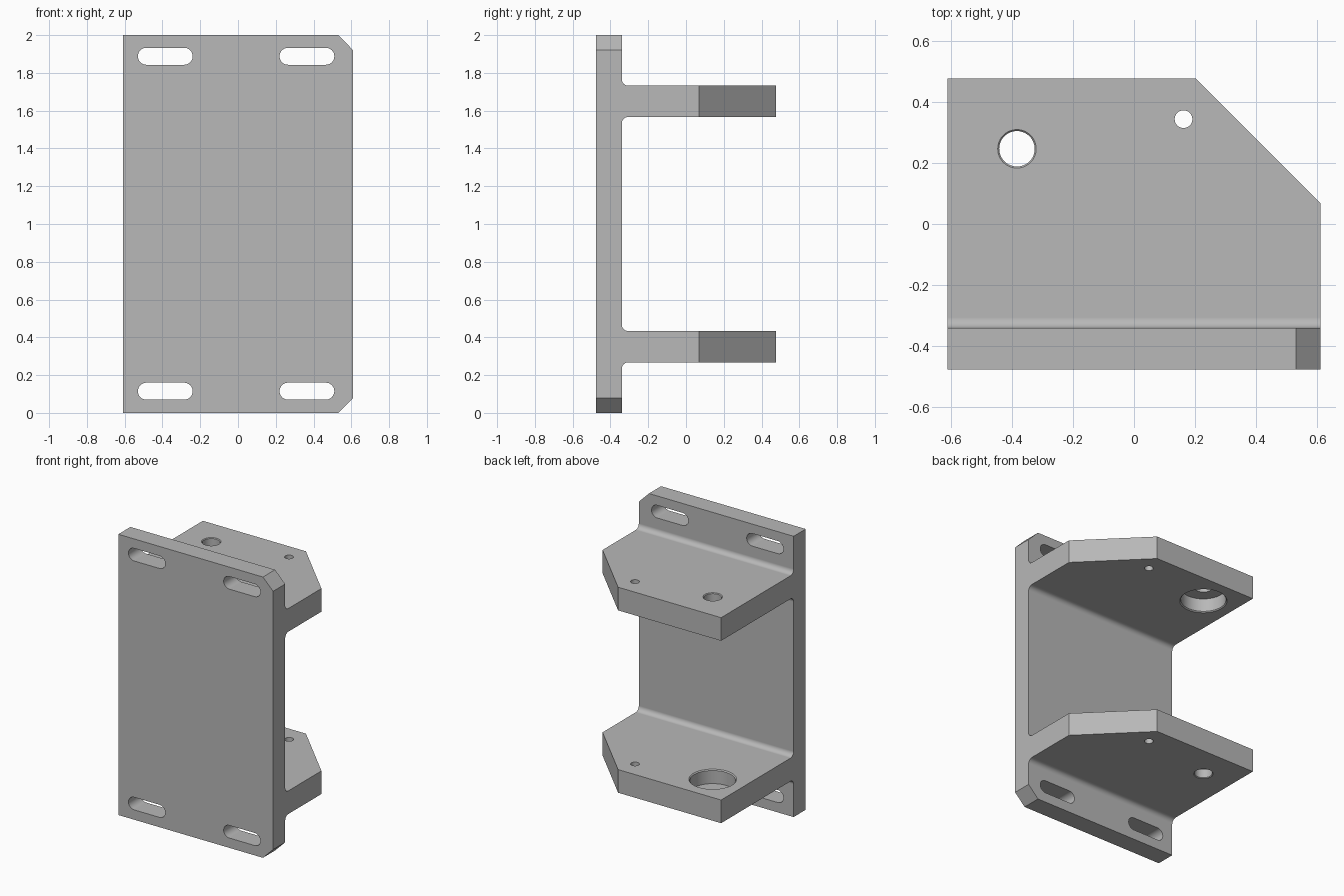
import bpy, bmesh
from math import sin, cos, pi

if "Cube" in bpy.data.objects:
    bpy.data.objects.remove(bpy.data.objects["Cube"], do_unlink=True)

# Main dimensions
X, Y = 0.61, 0.476               # half width, half depth
PLATE_BACK = -0.34               # rear face of the mounting plate
SHELF_LOW, SHELF_TOP = 1.567, 1.732
FILLET = 0.035
BORE = (-0.383, 0.246)           # bearing seat, concentric with round corner
PIN = (0.162, 0.343)

steel = bpy.data.materials.new("grey metal")
steel.use_nodes = True
GREY = (0.48, 0.48, 0.48, 1)
steel.diffuse_color = GREY
steel.node_tree.nodes["Principled BSDF"].inputs["Base Color"].default_value = GREY


def make_object(name, bm):
    bmesh.ops.recalc_face_normals(bm, faces=bm.faces)
    mesh = bpy.data.meshes.new(name)
    bm.to_mesh(mesh)
    bm.free()
    mesh.materials.append(steel)
    ob = bpy.data.objects.new(name, mesh)
    bpy.context.collection.objects.link(ob)
    return ob


def arc(cx, cy, r, start, end, n):
    return [(cx + r * cos(start + (end - start) * i / n),
             cy + r * sin(start + (end - start) * i / n)) for i in range(n + 1)]


def loft(bm, loops):
    """Closed solid through matching loops of points."""
    rings = [[bm.verts.new(p) for p in loop] for loop in loops]
    for a, b in zip(rings, rings[1:]):
        for i in range(len(a)):
            j = (i + 1) % len(a)
            bm.faces.new((a[i], a[j], b[j], b[i]))
    bm.faces.new(rings[0])
    bm.faces.new(rings[-1])


def lathe(bm, centre, profile, n=48):
    loft(bm, [[(x, y, z) for x, y in arc(*centre, r, 0, 2 * pi, n)[:-1]]
              for r, z in profile])


# Bracket body: side profile with two filleted shelves, extruded across x
f = FILLET
upper = (arc(PLATE_BACK + f, SHELF_LOW - f, f, pi, pi / 2, 8)
         + [(Y, SHELF_LOW), (Y, SHELF_TOP)]
         + arc(PLATE_BACK + f, SHELF_TOP + f, f, 1.5 * pi, pi, 8)
         + [(PLATE_BACK, 2), (-Y, 2)])
profile = upper + [(y, 2 - z) for y, z in reversed(upper)]
bm = bmesh.new()
loft(bm, [[(x, y, z) for y, z in profile] for x in (-X, X)])


def bevel_edges(test, offset, segments):
    edges = [e for e in bm.edges if test(*[v.co for v in e.verts])]
    bmesh.ops.bevel(bm, geom=edges, offset=offset, offset_type='OFFSET',
                    segments=segments, profile=0.5, affect='EDGES')


def shelf_corner(side):
    return lambda a, b: (min(a.y, b.y) > Y - 0.001 and abs(a.z - b.z) > 0.1
                         and min(a.x * side, b.x * side) > X - 0.001)


def plate_corner(a, b):
    return (abs(a.y - b.y) > 0.1 and abs(a.z - b.z) < 0.001
            and abs(a.z - 1) > 0.999)


bevel_edges(shelf_corner(1), 0.408, 1)     # angled shelf corner
bevel_edges(shelf_corner(-1), 0.23, 24)    # round shelf corner
bevel_edges(plate_corner, 0.08, 1)         # clipped plate corners
bracket = make_object("mounting_bracket", bm)

# Cutter: slots, stepped bearing seats facing each other, pin holes
cut = bmesh.new()
for cx in (-0.385, 0.365):
    for cz in (0.115, 1.888):
        r, half = 0.045, 0.1
        slot = (arc(cx + half, cz, r, -pi / 2, pi / 2, 16)
                + arc(cx - half, cz, r, pi / 2, 1.5 * pi, 16))
        loft(cut, [[(x, y, z) for x, z in slot] for y in (-0.6, -0.25)])

seat = [(0.164, SHELF_LOW - 0.01), (0.147, SHELF_LOW + 0.007),
        (0.147, SHELF_LOW + 0.1), (0.058, SHELF_LOW + 0.1),
        (0.058, SHELF_TOP - 0.005), (0.073, SHELF_TOP + 0.01)]
lathe(cut, BORE, seat)
lathe(cut, BORE, [(r, 2 - z) for r, z in seat])
lathe(cut, PIN, [(0.029, 0.2), (0.029, 0.5)], 32)
lathe(cut, PIN, [(0.029, 1.5), (0.029, 1.8)], 32)
cutter = make_object("hole_cutter", cut)
cutter.hide_render = True

# Cut the holes and finish the shading
bpy.context.view_layer.objects.active = bracket
bpy.ops.object.select_all(action='DESELECT')
bracket.select_set(True)
mod = bracket.modifiers.new("holes", 'BOOLEAN')
mod.operation = 'DIFFERENCE'
mod.solver = 'EXACT'
mod.object = cutter
bpy.ops.object.modifier_apply(modifier=mod.name)
bpy.data.objects.remove(cutter, do_unlink=True)
bpy.ops.object.shade_smooth_by_angle(angle=pi / 6)
weighted = bracket.modifiers.new("clean_normals", 'WEIGHTED_NORMAL')
weighted.keep_sharp = True
